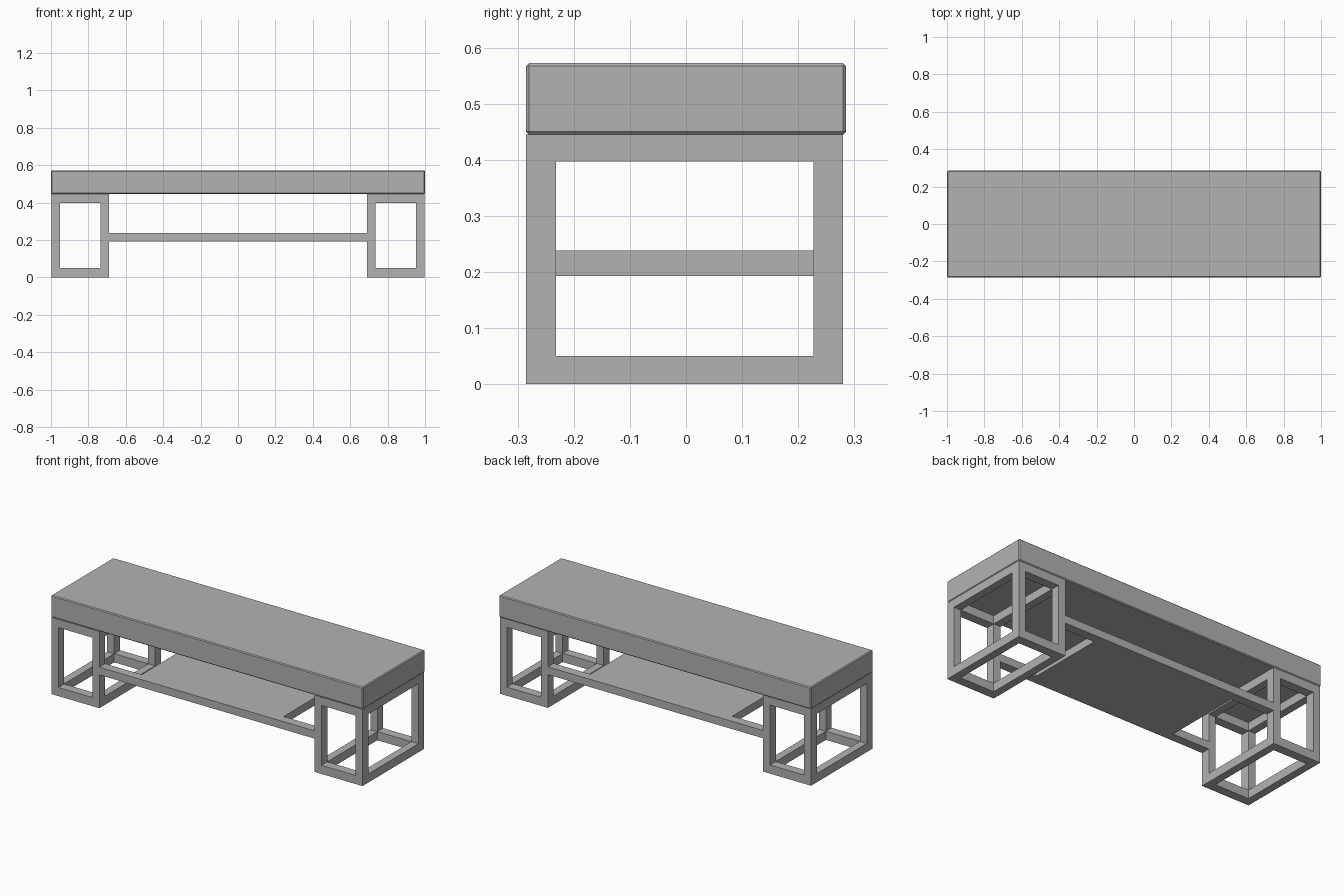
import bpy

cube = bpy.data.objects.get("Cube")
if cube:
    bpy.data.objects.remove(cube, do_unlink=True)

# One plain grey finish for the whole bench
grey = bpy.data.materials.new("plain_grey")
grey.use_nodes = True
colour = (0.448, 0.448, 0.448, 1)
grey.diffuse_color = colour
grey.node_tree.nodes["Principled BSDF"].inputs["Base Color"].default_value = colour


def box(name, x, y, z):
    """Box spanning the given (low, high) ranges."""
    spans = (x, y, z)
    bpy.ops.mesh.primitive_cube_add(size=1, location=[(a + b) / 2 for a, b in spans])
    ob = bpy.context.object
    ob.name = name
    ob.scale = [b - a for a, b in spans]
    bpy.ops.object.transform_apply(location=True, rotation=False, scale=True)
    ob.data.materials.append(grey)
    return ob


def apply_modifier(ob, mod):
    bpy.context.view_layer.objects.active = ob
    bpy.ops.object.modifier_apply(modifier=mod.name)


def cut(ob, x, y, z):
    """Cut a box-shaped opening through a part."""
    cutter = box("cutter", x, y, z)
    cutter.hide_render = True
    mod = ob.modifiers.new("opening", 'BOOLEAN')
    mod.operation = 'DIFFERENCE'
    mod.solver = 'EXACT'
    mod.object = cutter
    apply_modifier(ob, mod)
    bpy.data.objects.remove(cutter, do_unlink=True)


def side_range(side, low, high):
    """Range in x, mirrored for the negative side."""
    return tuple(sorted((side * low, side * high)))


depth = (-0.285, 0.28)
inner_depth = (-0.232, 0.227)
through = (-2, 2)

# Thick seat slab with slightly eased edges
seat = box("seat", (-1, 1), (-0.285, 0.285), (0.445, 0.572))
bevel = seat.modifiers.new("eased_edges", 'BEVEL')
bevel.width = 0.005
bevel.segments = 1
apply_modifier(seat, bevel)

# Open cage legs: a block hollowed along all three axes
for side, label in ((1, "left"), (-1, "right")):
    leg = box(label + "_leg_frame", side_range(side, 0.69, 0.998), depth, (0, 0.445))
    inner_x = side_range(side, 0.735, 0.953)
    inner_z = (0.05, 0.397)
    cut(leg, inner_x, through, inner_z)
    cut(leg, through, inner_depth, inner_z)
    cut(leg, inner_x, inner_depth, through)

# Low shelf with rails running past its ends to the legs
shelf = box("lower_shelf", (-0.69, 0.69), depth, (0.193, 0.238))
for side in (1, -1):
    cut(shelf, side_range(side, 0.455, 0.8), inner_depth, through)
